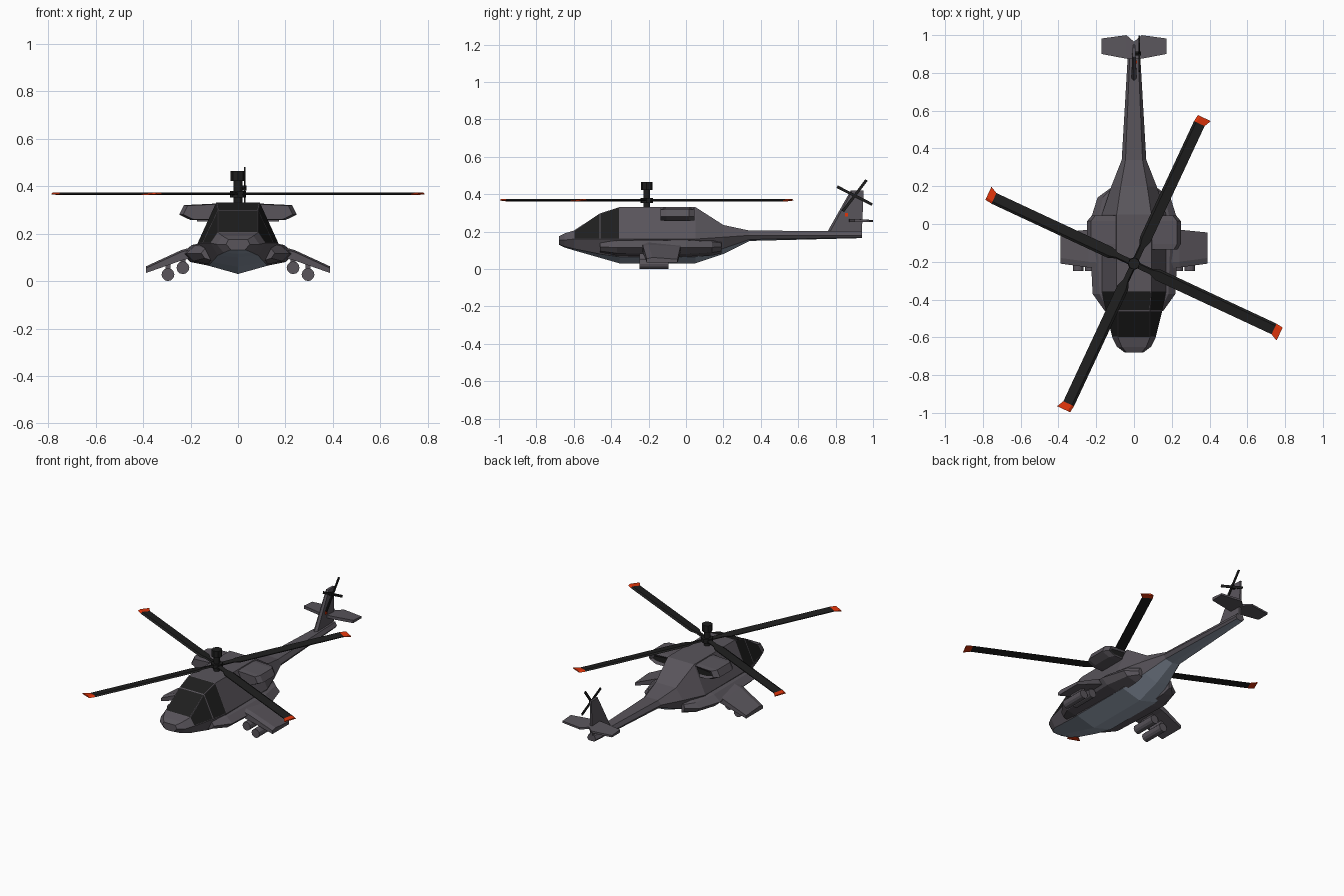
import bpy, bmesh, math
from mathutils import Vector, Matrix

cube = bpy.data.objects.get("Cube")
if cube:
    bpy.data.objects.remove(cube, do_unlink=True)


def material(name, rgb):
    m = bpy.data.materials.new(name)
    m.use_nodes = True
    m.diffuse_color = (*rgb, 1)
    bsdf = next(n for n in m.node_tree.nodes if n.type == 'BSDF_PRINCIPLED')
    bsdf.inputs["Base Color"].default_value = (*rgb, 1)
    return m


BODY = material("purple grey paint", (0.1, 0.09, 0.105))
BELLY = material("blue grey belly", (0.28, 0.33, 0.41))
DARK = material("near black", (0.013, 0.013, 0.013))
RED = material("red tip", (0.75, 0.035, 0.003))


def finish(name, bm, mats):
    bmesh.ops.recalc_face_normals(bm, faces=bm.faces)
    mesh = bpy.data.meshes.new(name)
    bm.to_mesh(mesh)
    bm.free()
    for m in mats:
        mesh.materials.append(m)
    ob = bpy.data.objects.new(name, mesh)
    bpy.context.scene.collection.objects.link(ob)
    return ob


def loft(rings, rule=lambda i, j: 0):
    """Skin a list of closed rings; rule(station, side) picks the material."""
    bm = bmesh.new()
    rows = [[bm.verts.new(p) for p in ring] for ring in rings]
    n = len(rows[0])
    for i in range(len(rows) - 1):
        for j in range(n):
            k = (j + 1) % n
            f = bm.faces.new((rows[i][j], rows[i][k], rows[i + 1][k], rows[i + 1][j]))
            f.material_index = rule(i, j)
    bm.faces.new(rows[0])
    bm.faces.new(rows[-1]).material_index = rule(len(rows) - 2, 1)
    return bm


def mirrored(ob):
    ob.modifiers.new("Mirror", 'MIRROR').use_axis = (True, False, False)
    return ob


def cylinder(name, mat, loc, radius, depth, axis='Z', sides=12):
    bm = bmesh.new()
    turn = {'X': Matrix.Rotation(math.pi / 2, 4, 'Y'),
            'Y': Matrix.Rotation(math.pi / 2, 4, 'X'), 'Z': Matrix()}[axis]
    bmesh.ops.create_cone(bm, cap_ends=True, segments=sides, radius1=radius,
                          radius2=radius, depth=depth,
                          matrix=Matrix.Translation(loc) @ turn)
    return finish(name, bm, [mat])


def box(name, mat, loc, size, tilt=0):
    bm = bmesh.new()
    bmesh.ops.create_cube(bm, size=1)
    bm.transform(Matrix.Translation(loc)
                 @ Matrix.Rotation(math.radians(tilt), 4, 'X')
                 @ Matrix.Diagonal((*size, 1)))
    return finish(name, bm, [mat])


# Fuselage: y, keel z, chine (x, z), waist (x, z), shoulder (x, z)
stations = [
    (-0.68, 0.13, 0.03, 0.132, 0.05, 0.155, 0.04, 0.175),
    (-0.65, 0.115, 0.06, 0.12, 0.09, 0.155, 0.065, 0.19),
    (-0.60, 0.1, 0.085, 0.108, 0.115, 0.16, 0.085, 0.205),
    (-0.46, 0.06, 0.11, 0.08, 0.15, 0.16, 0.085, 0.297),
    (-0.355, 0.03, 0.125, 0.065, 0.17, 0.16, 0.092, 0.331),
    (0.05, 0.03, 0.125, 0.065, 0.17, 0.16, 0.092, 0.331),
    (0.2, 0.08, 0.09, 0.11, 0.12, 0.17, 0.07, 0.235),
    (0.34, 0.15, 0.05, 0.158, 0.065, 0.18, 0.045, 0.205),
    (0.94, 0.165, 0.022, 0.168, 0.03, 0.18, 0.02, 0.203),
]
rings = []
for y, keel, cx, cz, wx, wz, sx, sz in stations:
    half = [(cx, cz), (wx, wz), (sx, sz)]
    rings.append([(0, y, keel)] + [(x, y, z) for x, z in half]
                 + [(-x, y, z) for x, z in reversed(half)])


def hull_rule(i, j):
    if j in (0, 6):
        return 1
    return 2 if i in (2, 3) and j in (2, 3, 4) else 0


# Canopy panes are inset so that body-coloured frames remain
bm = loft(rings, hull_rule)
bmesh.ops.recalc_face_normals(bm, faces=bm.faces)
panes = [f for f in bm.faces if f.material_index == 2]
for f in panes:
    f.material_index = 0
bmesh.ops.inset_individual(bm, faces=panes, thickness=0.005)
for f in panes:
    f.material_index = 2
finish("fuselage", bm, [BODY, BELLY, DARK])

# Side sponsons: y, outer reach, height factor about z = 0.12
section = [(0.1, 0.172), (0.195, 0.152), (0.237, 0.115), (0.2, 0.08), (0.1, 0.06)]
rings = []
for y, reach, tall in ((-0.46, 0.4, 0.6), (-0.37, 0.87, 0.9), (0.0, 1.0, 1.0),
                       (0.14, 0.68, 0.8), (0.19, 0.18, 0.6)):
    rings.append([(0.1 + (x - 0.1) * reach, y, 0.12 + (z - 0.12) * tall)
                  for x, z in section])
mirrored(finish("side_sponsons", loft(rings), [BODY]))

# Engine nacelles with a small dark exhaust
section = [(0.085, 0.327), (0.228, 0.32), (0.248, 0.28), (0.2, 0.257), (0.11, 0.257)]
rings = [[(x * s, y, 0.29 + (z - 0.29) * s) for x, z in section]
         for y, s in ((-0.135, 0.93), (-0.105, 1), (0.015, 1), (0.045, 0.9))]
bm = loft(rings)
bmesh.ops.recalc_face_normals(bm, faces=bm.faces)
exhaust = [f for f in bm.faces if f.normal.y > 0.9 and len(f.verts) == 5]
bmesh.ops.inset_individual(bm, faces=exhaust, thickness=0.016, depth=-0.008)
for f in exhaust:
    f.material_index = 1
mirrored(finish("engine_nacelles", bm, [BODY, DARK]))

# Stub wings
rings = []
for x, y0, y1, top, bottom in ((0.17, -0.235, -0.03, 0.15, 0.105),
                               (0.24, -0.23, -0.03, 0.13, 0.086),
                               (0.388, -0.21, -0.045, 0.062, 0.034)):
    rings.append([(x, y0, bottom), (x, y0, top - 0.008), (x, y0 + 0.03, top),
                  (x, y1, top - 0.01), (x, y1, bottom)])
mirrored(finish("stub_wings", loft(rings), [BODY]))

# Weapon pods and their short pylons
for label, x, z in (("outer", 0.295, 0.027), ("inner", 0.232, 0.056)):
    mirrored(cylinder(label + "_pods", BODY, (x, -0.17, z), 0.027, 0.155, 'Y'))
    mirrored(box(label + "_pylons", BODY, (x, -0.15, z + 0.028), (0.02, 0.1, 0.05)))

# Tail fin
rings = [[(-t, y0, z), (0, y0 - t, z), (t, y0, z), (t * 0.6, y1, z), (-t * 0.6, y1, z)]
         for z, y0, y1, t in ((0.19, 0.765, 0.94, 0.014), (0.42, 0.89, 0.95, 0.009))]
finish("tail_fin", loft(rings), [BODY])

# Horizontal stabiliser
rings = [[(x, y0, 0.25), (x, y1, 0.25), (x, y1, 0.262), (x, y0, 0.268)]
         for x, y0, y1 in ((0, 0.872, 0.965), (0.04, 0.875, 1.0), (0.172, 0.9, 0.982))]
mirrored(finish("stabiliser", loft(rings), [BODY]))

# Main rotor: distance out, half chord, sideways sweep
HUB = Vector((0, -0.21, 0.367))
plan = [(0.0, 0.016, 0), (0.1, 0.016, 0), (0.14, 0.031, 0),
        (0.818, 0.031, 0), (0.856, 0.038, -0.012)]
for n in range(4):
    rings = []
    for r, w, shift in plan:
        rings.append([(r, shift - w, -0.005), (r, shift + w, -0.001),
                      (r, shift + w * 0.6, 0.006), (r, shift - w, 0)])
    bm = loft(rings, lambda i, j: 1 if i == 3 else 0)
    spin = Matrix.Rotation(math.radians(65 + 90 * n), 4, 'Z')
    bm.transform(Matrix.Translation(HUB) @ spin)
    finish(f"rotor_blade_{n + 1}", bm, [DARK, RED])
cylinder("rotor_mast", DARK, (0, -0.21, 0.38), 0.018, 0.12)
cylinder("rotor_hub", DARK, (0, -0.21, 0.366), 0.034, 0.026, sides=8)
cylinder("mast_sight", DARK, (0, -0.21, 0.443), 0.031, 0.042, sides=8)

# Tail rotor on the left of the fin, with a red marker below it
cylinder("tail_rotor_hub", DARK, (0.018, 0.902, 0.392), 0.011, 0.036, 'X', 8)
for n, angle in enumerate((53, 153)):
    box(f"tail_rotor_blades_{n + 1}", DARK, (0.028, 0.902, 0.392),
        (0.006, 0.21, 0.015), angle)
box("fin_marker", RED, (0.012, 0.858, 0.29), (0.008, 0.014, 0.018))
